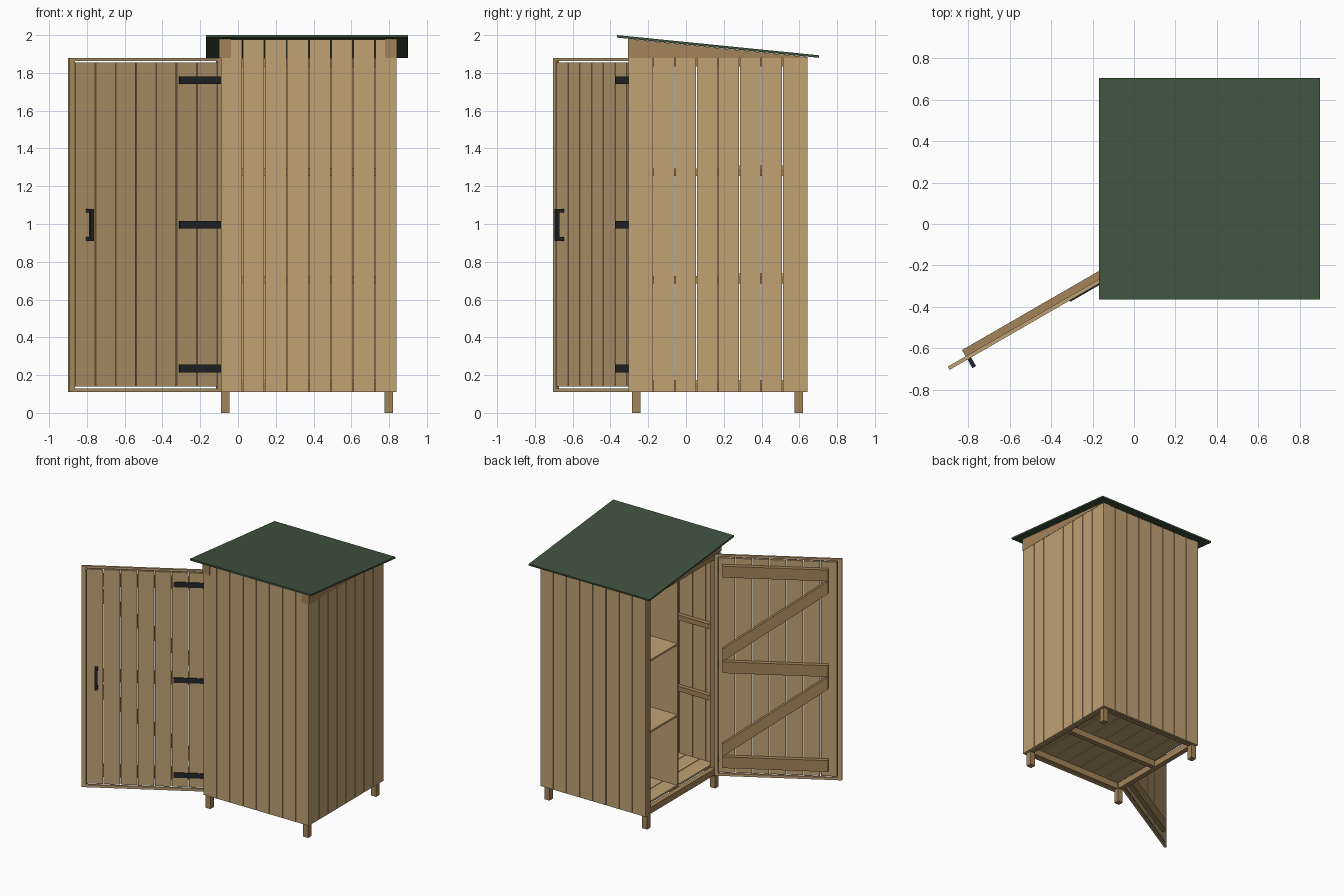
import bpy, bmesh
from math import radians

if "Cube" in bpy.data.objects:
    bpy.data.objects.remove(bpy.data.objects["Cube"])


def material(name, rgb):
    m = bpy.data.materials.new(name)
    m.diffuse_color = (*rgb, 1)
    m.use_nodes = True
    m.node_tree.nodes["Principled BSDF"].inputs["Base Color"].default_value = m.diffuse_color
    return m


TAN = material("tan_wood", (0.53, 0.36, 0.175))
BROWN = material("brown_wood", (0.37, 0.23, 0.10))
GREEN = material("roof_green", (0.05, 0.085, 0.048))
METAL = material("dark_metal", (0.018, 0.02, 0.025))


def finish(bm, name, mat, loc, rot):
    bmesh.ops.recalc_face_normals(bm, faces=bm.faces[:])
    me = bpy.data.meshes.new(name)
    bm.to_mesh(me)
    bm.free()
    me.materials.append(mat)
    ob = bpy.data.objects.new(name, me)
    ob.location = loc
    ob.rotation_euler.z = rot
    bpy.context.collection.objects.link(ob)
    return ob


def boxes(name, mat, items, loc=(0, 0, 0), rot=0):
    """Each item is x0, x1, y0, y1, z0, z1."""
    bm = bmesh.new()
    for x0, x1, y0, y1, z0, z1 in items:
        verts = bmesh.ops.create_cube(bm, size=1)["verts"]
        bmesh.ops.scale(bm, vec=(x1 - x0, y1 - y0, z1 - z0), verts=verts)
        bmesh.ops.translate(bm, vec=((x0 + x1) / 2, (y0 + y1) / 2, (z0 + z1) / 2), verts=verts)
    return finish(bm, name, mat, loc, rot)


def prism(name, mat, base, offset, loc=(0, 0, 0), rot=0):
    """Extrude a flat outline by an offset."""
    bm = bmesh.new()
    face = bm.faces.new([bm.verts.new(p) for p in base])
    new = bmesh.ops.extrude_face_region(bm, geom=[face])["geom"]
    # the source face stays as the first cap
    if not face.is_valid:
        bm.faces.new([v for v in bm.verts][:len(base)])
    bmesh.ops.translate(bm, vec=offset, verts=[g for g in new if isinstance(g, bmesh.types.BMVert)])
    return finish(bm, name, mat, loc, rot)


def strips(a, b, n, gap=0.005):
    """Split a span into n boards with narrow gaps."""
    w = (b - a + gap) / n
    return [(a + i * w, a + (i + 1) * w - gap) for i in range(n)]


X0, X1, Y0, Y1 = -0.09, 0.84, -0.305, 0.643
Z0, Z1, T = 0.11, 1.88, 0.02

# Board walls: front, back and right (left side is the doorway)
boxes("front_wall", TAN, [(a, b, Y0, Y0 + T, Z0, 1.977) for a, b in strips(X0, X1, 8)])
boxes("back_wall", TAN, [(a, b, Y1 - T, Y1, Z0, Z1) for a, b in strips(X0, X1, 8)])
boxes("right_wall", TAN, [(X1 - T, X1, a, b, Z0, Z1) for a, b in strips(Y0 + T, Y1 - T, 8)])

# Sloped roof sheet
prism("roof", GREEN, [(-0.17, -0.365, 2.0), (-0.17, 0.705, 1.893),
                      (-0.17, 0.704, 1.880), (-0.17, -0.366, 1.987)], (1.07, 0, 0))

# Tapered roof bearers on both sides
for name, x in (("left_roof_bearer", -0.10), ("right_roof_bearer", 0.778)):
    prism(name, BROWN, [(x, Y0 - 0.002, Z1), (x, Y1, Z1), (x, Y1, 1.884),
                        (x, Y0 - 0.002, 1.980)], (0.064, 0, 0))

# Corner posts that end as short legs
PX, PY = ((X0, X0 + 0.045), (0.775, 0.82)), ((-0.285, -0.24), (0.575, 0.62))
boxes("corner_posts", BROWN, [(*px, *py, 0, Z1) for px in PX for py in PY])

# Horizontal frame rails at floor, shelf and top levels
rails = [(X0, X0 + 0.04, -0.24, 0.575, 0.11, 0.16), (X0, X0 + 0.04, -0.24, 0.575, 1.835, Z1),
         (-0.045, 0.775, 0.15, 0.19, 0.11, 0.16)]
for z0, z1 in ((0.11, 0.16), (0.685, 0.725), (1.255, 1.295), (1.835, Z1)):
    rails += [(-0.045, 0.775, -0.285, -0.25, z0, z1),
              (-0.045, 0.775, 0.585, 0.62, z0, z1),
              (0.785, 0.82, -0.24, 0.575, z0, z1)]
boxes("frame_rails", BROWN, rails)

# Floor boards, divider and shelves
boxes("floor_boards", TAN, [(a, b, -0.285, 0.62, 0.16, 0.175) for a, b in strips(-0.045, 0.82, 7)])
boxes("divider", TAN, [(-0.05, 0.82, 0.165, 0.18, 0.16, 1.88)])
boxes("shelves", TAN, [(-0.05, 0.82, 0.18, 0.62, z, z + 0.015) for z in (0.725, 1.295)])

# Open door, local axes: x away from hinge, y outward
D = dict(loc=(-0.086, -0.24, 0), rot=radians(210))
L, DT = 0.93, 0.018
boxes("door_boards", TAN, [(a, b, -DT, -0.002, 0.14, 1.855)
                           for a, b in strips(0.029, L - 0.037, 7)], **D)
boxes("door_border", TAN, [(0, 0.025, -DT, 0, Z0, Z1), (L - 0.033, L, -DT, 0, Z0, Z1),
                           (0.025, L - 0.033, -DT, 0, Z0, 0.13),
                           (0.025, L - 0.033, -DT, 0, 1.863, Z1)], **D)

# Z-shaped bracing on the inside of the door
LEVELS = (0.235, 0.995, 1.76)
B0, B1, H = 0.06, 0.83, 0.045
boxes("door_ledges", BROWN, [(B0, B1, -DT - 0.035, -DT, z - H, z + H) for z in LEVELS], **D)
for i, (lo, hi) in enumerate(zip(LEVELS, LEVELS[1:])):
    a, b = lo + H, hi - H
    prism(f"door_diagonal_{i + 1}", BROWN, [(B0, -DT, a), (B1, -DT, b - 0.1), (B1, -DT, b),
                                            (B0, -DT, a + 0.1)], (0, -0.035, 0), **D)

# Strap hinges and pull handle
boxes("strap_hinges", METAL, [(0, 0.26, 0, 0.007, z - 0.02, z + 0.02) for z in LEVELS], **D)
boxes("door_handle", METAL, [(0.81, 0.83, 0.03, 0.048, 0.91, 1.08),
                             (0.81, 0.83, 0, 0.03, 0.91, 0.93),
                             (0.81, 0.83, 0, 0.03, 1.06, 1.08)], **D)
